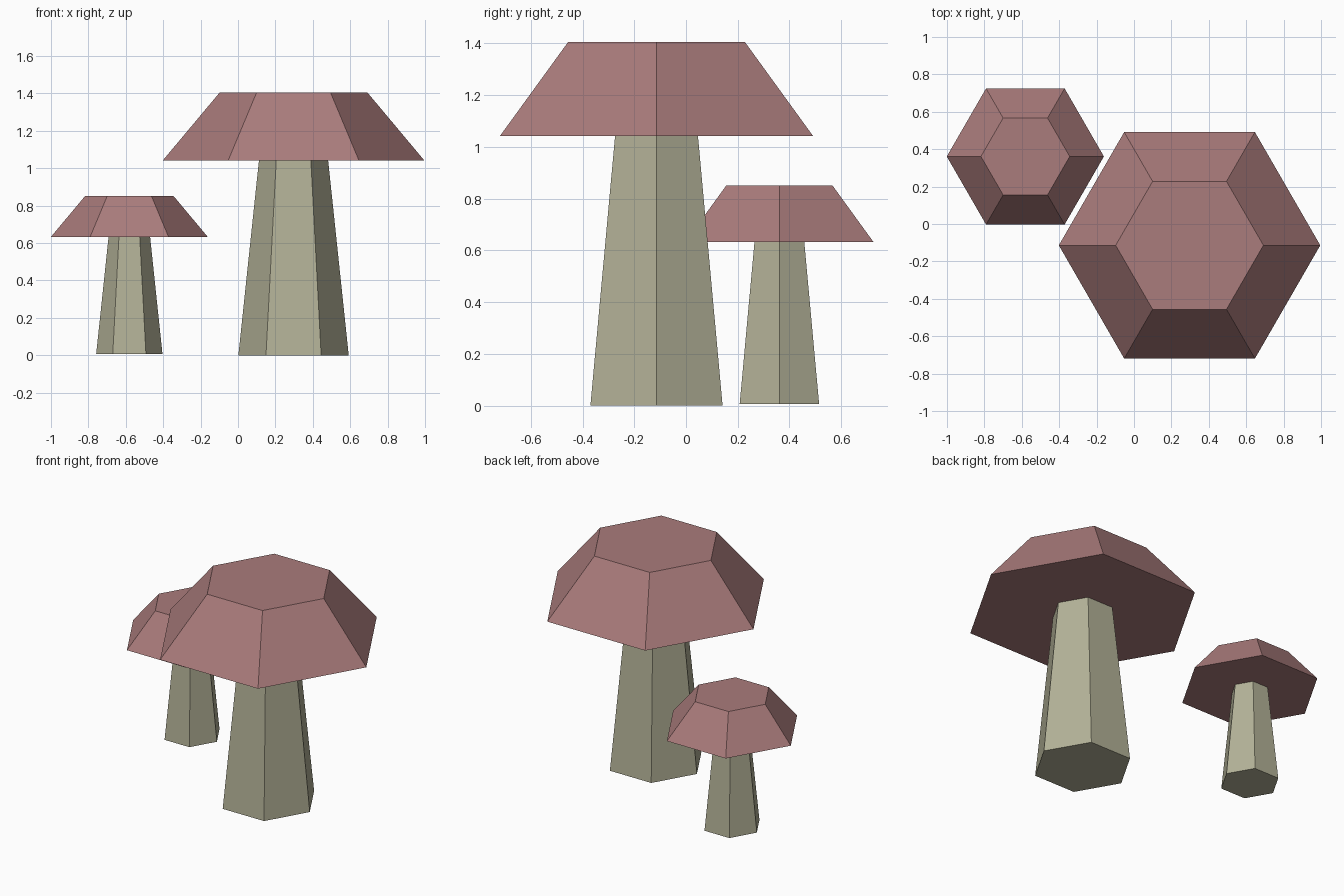
import bpy, bmesh
from math import cos, sin, pi

if "Cube" in bpy.data.objects:
    bpy.data.objects.remove(bpy.data.objects["Cube"])


def material(name, color):
    m = bpy.data.materials.new(name)
    m.diffuse_color = (*color, 1)
    m.use_nodes = True
    m.node_tree.nodes["Principled BSDF"].inputs["Base Color"].default_value = m.diffuse_color
    return m


cap_mat = material("cap_red", (0.40, 0.20, 0.20))
stem_mat = material("stem_cream", (0.45, 0.44, 0.31))


def hex_frustum(name, x, y, z0, z1, r0, r1, mat):
    # closed six-sided taper with corners on the x axis
    bm = bmesh.new()
    rings = [[bm.verts.new((r * cos(i * pi / 3), r * sin(i * pi / 3), z))
              for i in range(6)] for r, z in ((r0, 0), (r1, z1 - z0))]
    low, high = rings
    bm.faces.new(low[::-1])
    bm.faces.new(high)
    for i in range(6):
        j = (i + 1) % 6
        bm.faces.new((low[i], low[j], high[j], high[i]))
    mesh = bpy.data.meshes.new(name)
    bm.to_mesh(mesh)
    bm.free()
    mesh.materials.append(mat)
    obj = bpy.data.objects.new(name, mesh)
    obj.location = (x, y, z0)
    bpy.context.collection.objects.link(obj)


def mushroom(label, x, y, base, s):
    rim = base + 1.042 * s
    hex_frustum(label + "_stem", x, y, base, rim, 0.295 * s, 0.185 * s, stem_mat)
    hex_frustum(label + "_cap", x, y, rim, base + 1.405 * s, 0.699 * s, 0.395 * s, cap_mat)


# large mushroom and its smaller neighbour
mushroom("large", 0.297, -0.114, 0.0, 1.0)
mushroom("small", -0.581, 0.361, 0.006, 0.601)
